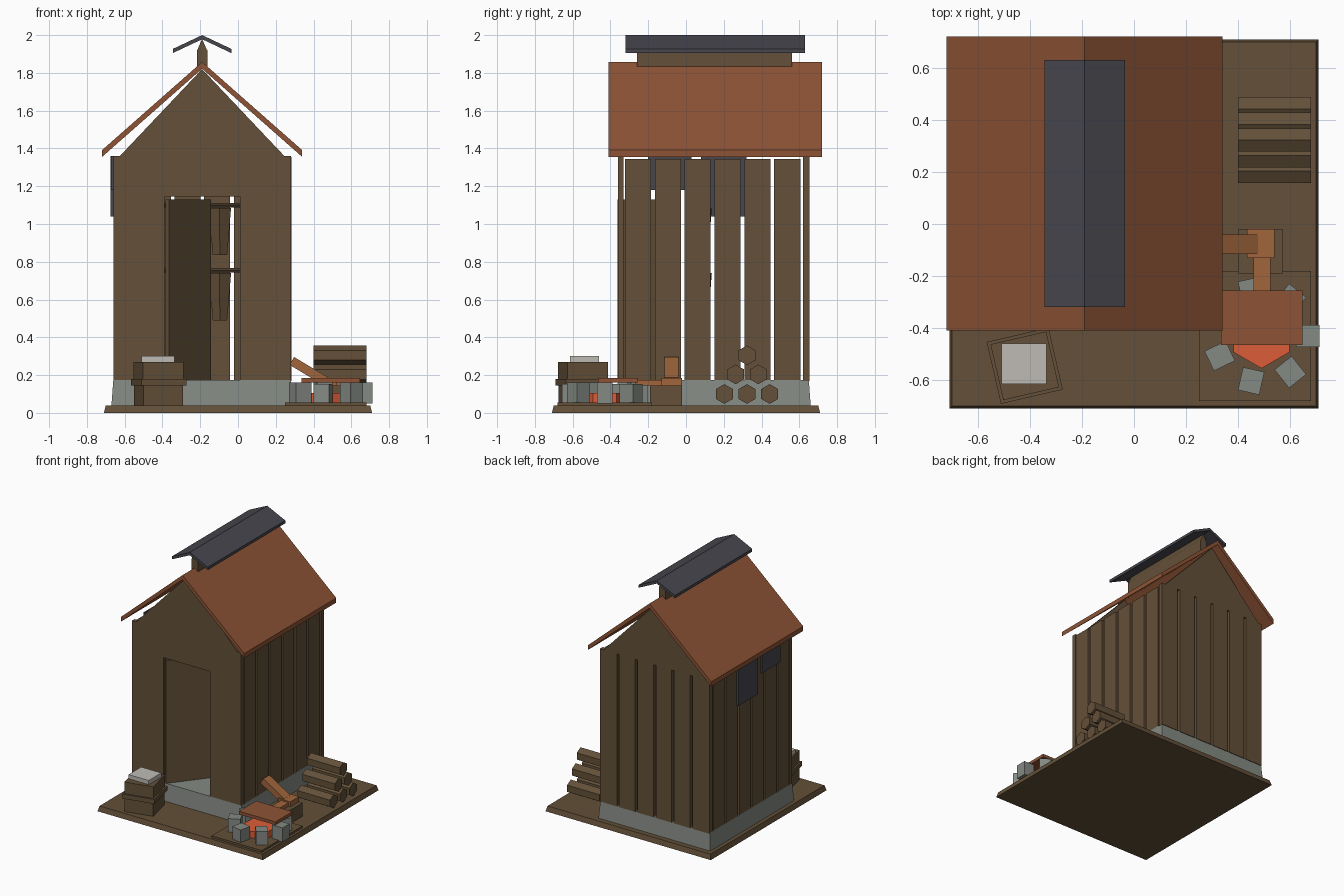
import bpy, bmesh, math
from mathutils import Matrix, Vector

if "Cube" in bpy.data.objects:
    bpy.data.objects.remove(bpy.data.objects["Cube"])


def mat(name, r, g, b):
    m = bpy.data.materials.new(name)
    m.diffuse_color = (r, g, b, 1)
    m.use_nodes = True
    m.node_tree.nodes["Principled BSDF"].inputs["Base Color"].default_value = m.diffuse_color
    return m


WOOD = mat("weathered_wood", 0.125, 0.080, 0.040)
RUST = mat("rusty_sheet", 0.27, 0.088, 0.036)
TAR = mat("dark_metal", 0.062, 0.061, 0.075)
STONE = mat("grey_stone", 0.235, 0.255, 0.230)
PALE = mat("pale_slab", 0.52, 0.50, 0.46)
EMBER = mat("glowing_ember", 0.72, 0.11, 0.04)
FRESH = mat("fresh_cut_wood", 0.35, 0.130, 0.045)
SMOKED = mat("smoked_dark", 0.07, 0.045, 0.024)


def finish(name, bm, material):
    bmesh.ops.recalc_face_normals(bm, faces=bm.faces)
    me = bpy.data.meshes.new(name)
    bm.to_mesh(me)
    bm.free()
    me.materials.append(material)
    ob = bpy.data.objects.new(name, me)
    bpy.context.collection.objects.link(ob)
    return ob


def box(name, x, y, z, material, rot=0, tilt=0, taper=0):
    """Box from (min, max) ranges; rot about z, tilt about y, top inset by taper."""
    bm = bmesh.new()
    bmesh.ops.create_cube(bm, size=1)
    size = Vector((x[1] - x[0], y[1] - y[0], z[1] - z[0]))
    for v in bm.verts:
        t = taper if v.co.z > 0 else 0
        v.co = Vector((v.co.x * (size.x - 2 * t), v.co.y * (size.y - 2 * t), v.co.z * size.z))
    mid = Vector((sum(x) / 2, sum(y) / 2, sum(z) / 2))
    bm.transform(Matrix.Translation(mid) @ Matrix.Rotation(math.radians(rot), 4, 'Z')
                 @ Matrix.Rotation(math.radians(tilt), 4, 'Y'))
    return finish(name, bm, material)


def prism_y(name, pts, y, material):
    """Extrude an (x, z) outline along y."""
    bm = bmesh.new()
    f = bm.faces.new([bm.verts.new((px, y[0], pz)) for px, pz in pts])
    ext = bmesh.ops.extrude_face_region(bm, geom=[f])
    moved = [e for e in ext["geom"] if isinstance(e, bmesh.types.BMVert)]
    bmesh.ops.translate(bm, vec=(0, y[1] - y[0], 0), verts=moved)
    return finish(name, bm, material)


def cone(name, center, r1, r2, depth, sides, material, axis='Z', spin=0):
    bm = bmesh.new()
    bmesh.ops.create_cone(bm, cap_ends=True, segments=sides, radius1=r1, radius2=r2, depth=depth)
    m = Matrix.Rotation(math.radians(spin), 4, 'Z')
    if axis == 'X':
        m = Matrix.Rotation(math.pi / 2, 4, 'Y') @ m
    bm.transform(Matrix.Translation(center) @ m)
    return finish(name, bm, material)


def roof(name, cx, half, eave, ridge, thick, y, material):
    pts = [(cx - half, eave), (cx, ridge), (cx + half, eave),
           (cx + half, eave + thick), (cx, ridge + thick), (cx - half, eave + thick)]
    return prism_y(name, pts, y, material)


CX = -0.19
# ground slab and stone footing
box("ground_slab", (-0.71, 0.71), (-0.71, 0.71), (0, 0.04), WOOD, taper=0.01)
box("stone_footing", (-0.67, 0.29), (-0.37, 0.66), (0.04, 0.175), STONE, taper=0.01)

# side and back walls: six gapped planks each
for i in range(6):
    a = -0.333 + i * 0.158
    for side, x in (("left", (-0.66, -0.63)), ("right", (0.25, 0.28))):
        box(f"{side}_plank_{i}", x, (a + 0.01, a + 0.148), (0.17, 1.345), WOOD)
    b = -0.66 + i * 0.157
    box(f"back_plank_{i}", (b + (0.01 if i else 0), b + (0.147 if i < 5 else 0.157)),
        (0.62, 0.655), (0.17, 1.355), WOOD)

# front wall panels around the doorway, and the open door
box("front_panel_left", (-0.66, -0.39), (-0.36, -0.33), (0.17, 1.36), WOOD)
box("front_panel_right", (0.01, 0.28), (-0.36, -0.33), (0.17, 1.36), WOOD)
box("door_lintel", (-0.39, 0.01), (-0.36, -0.33), (1.145, 1.36), WOOD)
ang = 52
c, s = math.cos(math.radians(ang)), math.sin(math.radians(ang))
dx, dy = -0.375 + c * 0.18, -0.355 + s * 0.18
box("open_door", (dx - 0.18, dx + 0.18), (dy - 0.0125, dy + 0.0125), (0.175, 1.13), WOOD, rot=ang)

# gables, roof and ridge vent
for name, y in (("front_gable", (-0.36, -0.33)), ("back_gable", (0.62, 0.655))):
    prism_y(name, [(CX - 0.44, 1.355), (CX + 0.44, 1.355), (CX, 1.82)], y, WOOD)
roof("roof", CX, 0.53, 1.355, 1.822, 0.036, (-0.41, 0.72), RUST)
box("ridge_vent", (CX - 0.028, CX + 0.028), (-0.26, 0.56), (1.83, 1.92), WOOD)
prism_y("vent_throat", [(CX - 0.028, 1.915), (CX + 0.028, 1.915), (CX, 1.98)], (-0.26, 0.56), WOOD)
roof("ridge_vent_cap", CX, 0.155, 1.905, 1.978, 0.022, (-0.32, 0.63), TAR)

# metal patches on the left wall
box("wall_patch_long", (-0.675, -0.66), (0.08, 0.32), (1.04, 1.36), TAR)
box("wall_patch_short", (-0.672, -0.66), (-0.20, 0.03), (1.18, 1.36), TAR)

# hanging rails with smoked joints
for r, z in enumerate((1.10, 0.755)):
    cone(f"hanging_rail_{r}", (CX, 0.085, z), 0.014, 0.014, 0.9, 6, SMOKED, 'X')
    for k in range(3):
        cone(f"smoked_joint_{r}_{k}", (-0.285 + 0.19 * k, 0.085, z - 0.14),
             0.04, 0.062, 0.25, 5, WOOD, spin=-110)

# stacked hexagonal logs
for i, (y, z) in enumerate(((0.203, 0.10), (0.323, 0.10), (0.443, 0.10),
                            (0.263, 0.204), (0.383, 0.204), (0.323, 0.305))):
    cone(f"log_{i}", (0.54, y, z), 0.052, 0.052, 0.28, 6, WOOD, 'X', spin=30 * 3)

# chopping block and split wood
box("chopping_block", (0.40, 0.57), (-0.19, -0.02), (0.04, 0.145), WOOD)
box("split_wood_flat", (0.46, 0.525), (-0.27, -0.12), (0.146, 0.175), FRESH)
box("split_wood_chunk", (0.435, 0.54), (-0.13, -0.02), (0.146, 0.185), FRESH)
box("split_wood_leaning", (0.27, 0.48), (-0.115, -0.04), (0.197, 0.245), FRESH, tilt=31)

# fire pit: hearth, ring of stones, embers, rusty cover
FX, FY = 0.49, -0.43
box("hearth_plate", (0.25, 0.68), (-0.68, -0.18), (0.04, 0.055), WOOD)
for i in range(7):
    a = 2 * math.pi * i / 7
    x, y = FX + 0.178 * math.cos(a), FY + 0.178 * math.sin(a)
    box(f"ring_stone_{i}", (x - 0.045, x + 0.045), (y - 0.042, y + 0.042),
        (0.05, 0.16 - 0.008 * (i % 2)), STONE, rot=math.degrees(a))
cone("embers", (FX, FY, 0.08), 0.125, 0.125, 0.05, 6, EMBER, spin=30 * 3 - 30)
box("rusty_cover", (0.335, 0.647), (-0.465, -0.255), (0.162, 0.186), RUST)

# crate with band and pale slab on top
for name, h, z in (("crate_base", 0.108, (0.04, 0.145)), ("crate_band", 0.122, (0.145, 0.18)),
                   ("crate_top", 0.11, (0.18, 0.27))):
    box(name, (-0.42 - h, -0.42 + h), (-0.545 - h, -0.545 + h), z, WOOD, rot=13)
box("pale_slab", (-0.51, -0.337), (-0.615, -0.46), (0.27, 0.302), PALE)
